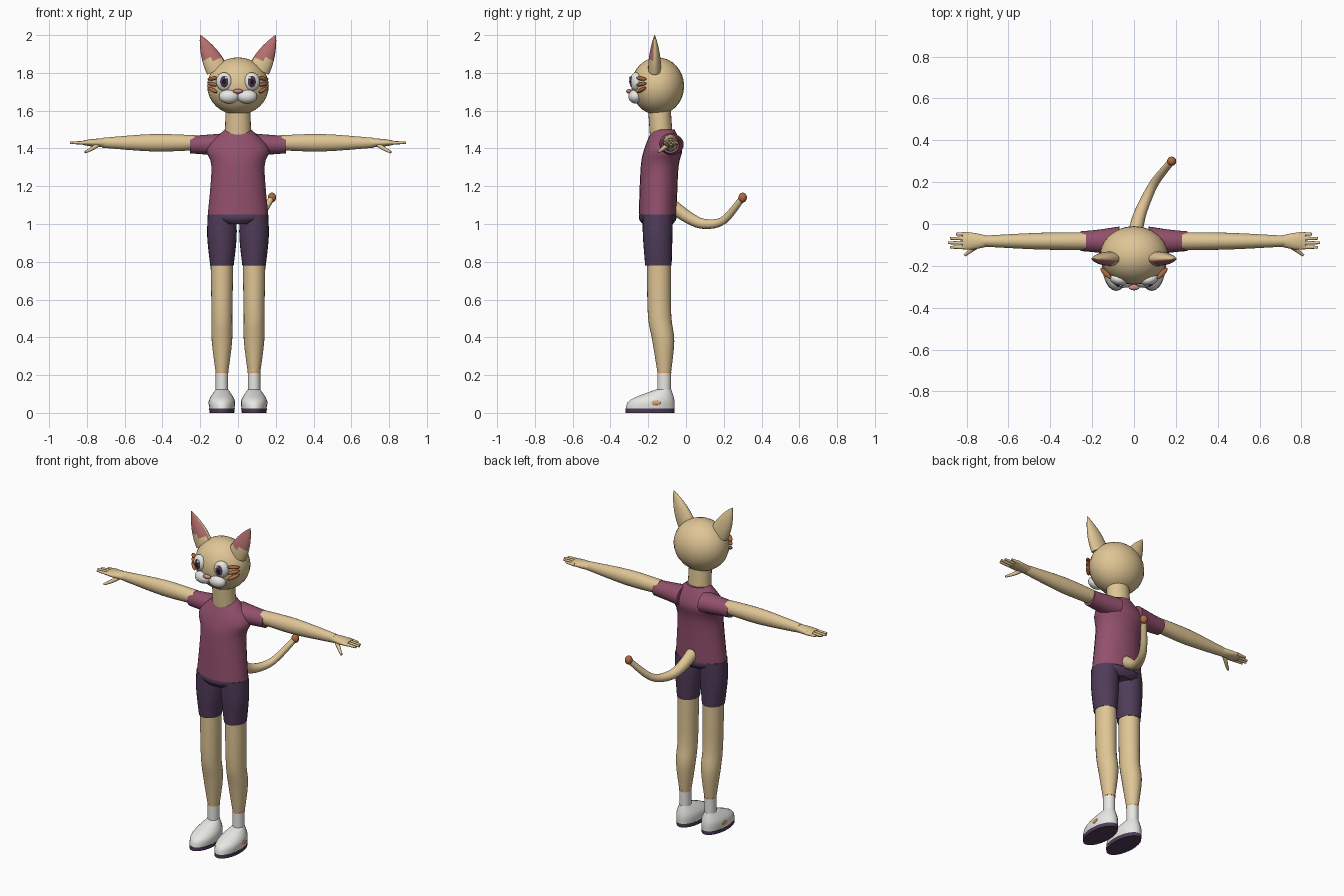
import bpy, bmesh, math
from mathutils import Vector, Matrix

if "Cube" in bpy.data.objects:
    bpy.data.objects.remove(bpy.data.objects["Cube"])


def colour(name, red, green, blue):
    material = bpy.data.materials.new(name)
    material.use_nodes = True
    shader = material.node_tree.nodes["Principled BSDF"]
    material.diffuse_color = (red, green, blue, 1)
    shader.inputs["Base Color"].default_value = (red, green, blue, 1)
    return material


fur = colour("tan fur", .74, .56, .3)
plum = colour("plum shirt", .29, .08, .15)
dark_cloth = colour("dark purple cloth", .08, .045, .1)
white = colour("white", .8, .8, .77)
ear_pink = colour("ear pink", .48, .16, .16)
rust = colour("rust brown", .43, .14, .05)
nose_pink = colour("nose pink", .65, .25, .24)
violet = colour("iris violet", .09, .04, .1)
black = colour("pupil black", .01, .01, .01)
orange = colour("trim orange", .75, .36, .14)


def finish(name, bm, materials, paired, sharp_angle=45):
    """Turn the bmesh into a smooth object, mirrored across the body if paired."""
    bmesh.ops.recalc_face_normals(bm, faces=bm.faces)
    mesh = bpy.data.meshes.new(name)
    bm.to_mesh(mesh)
    bm.free()
    for material in materials:
        mesh.materials.append(material)
    mesh.polygons.foreach_set("use_smooth", [True] * len(mesh.polygons))
    mesh.set_sharp_from_angle(angle=math.radians(sharp_angle))
    part = bpy.data.objects.new(name, mesh)
    bpy.context.collection.objects.link(part)
    if paired:
        mirror = part.modifiers.new("other side", "MIRROR")
        mirror.use_mirror_merge = False


def smooth(rows, steps=4):
    """Pass a flowing curve through a few control rows."""
    points = [Vector(row) for row in rows]
    padded = points[:1] + points + points[-1:]
    result = []
    for a, b, c, d in zip(padded, padded[1:], padded[2:], padded[3:]):
        for step in range(steps):
            t = step / steps
            cubic = (b - c) * 3 + d - a
            square = a * 2 - b * 5 + c * 4 - d
            result.append(b + ((c - a) * t + square * t ** 2 + cubic * t ** 3) / 2)
    return result + points[-1:]


def skin(name, materials, rings, paired, sides=24, rule=None):
    """Skin elliptical rings, each given as centre and two radius vectors."""
    bm = bmesh.new()
    loops = []
    for centre, u, v in rings:
        angles = [math.tau * side / sides for side in range(sides)]
        loops.append([bm.verts.new(centre + u * math.cos(angle) + v * math.sin(angle))
                      for angle in angles])
    for lower, upper in zip(loops, loops[1:]):
        for i in range(sides):
            bm.faces.new((lower[i - 1], lower[i], upper[i], upper[i - 1]))
    bm.faces.new(loops[0])
    bm.faces.new(loops[-1])
    if rule:
        bmesh.ops.recalc_face_normals(bm, faces=bm.faces)
        for face in bm.faces:
            face.material_index = rule(face)
    finish(name, bm, materials, paired)


def upright(name, material, x, rows):
    """Rows hold height, depth position, half width and half depth."""
    rings = [(Vector((x, y, z)), Vector((width, 0, 0)), Vector((0, depth, 0)))
             for z, y, width, depth in smooth(rows)]
    skin(name, [material], rings, paired=x > 0)


def sideways(name, material, z, rows):
    """Rows hold distance from the middle, half depth and half height."""
    rings = [(Vector((x, arm_y, z)), Vector((0, depth, 0)), Vector((0, 0, height)))
             for x, depth, height in smooth(rows)]
    skin(name, [material], rings, paired=True)


def tube(name, material, path, start_radius, end_radius, paired=True):
    points = smooth(path)
    last = len(points) - 1
    rings = []
    for i, point in enumerate(points):
        along = points[min(i + 1, last)] - points[max(i - 1, 0)]
        across = along.cross(Vector((0, 0, 1))).normalized()
        radius = start_radius + (end_radius - start_radius) * i / last
        rings.append((point, across * radius, along.normalized().cross(across) * radius))
    skin(name, [material], rings, paired, sides=12)


def ball(name, material, centre, radii, turn=0, tilt=0, paired=True):
    bm = bmesh.new()
    bmesh.ops.create_uvsphere(bm, u_segments=24, v_segments=16, radius=1)
    place = (Matrix.Translation(centre) @ Matrix.Rotation(turn, 4, "Z")
             @ Matrix.Rotation(tilt, 4, "Y") @ Matrix.Diagonal((*radii, 1)))
    bm.transform(place)
    finish(name, bm, [material], paired, sharp_angle=80)


# Head, neck and torso
ball("head", fur, (0, -.15, 1.73), (.163, .14, .152), paired=False)
upright("neck", fur, 0, [(1.45, -.13, .07, .06), (1.6, -.14, .066, .06)])
upright("shirt_body", plum, 0, [(1.05, -.15, .16, .1), (1.3, -.14, .14, .1),
                                (1.4, -.12, .165, .1), (1.5, -.12, .07, .06)])
upright("shorts_hips", dark_cloth, 0, [(1, -.15, .1, .08), (1.03, -.15, .15, .1),
                                       (1.07, -.15, .155, .09)])

# Tail
tail_end = Vector((.18, .3, 1.14))
tube("tail", fur, [(0, -.08, 1.1), (.02, .02, 1.03), (.05, .1, 1), (.1, .2, 1.02), tail_end],
     .037, .016, paired=False)
ball("tail_tip", rust, tail_end, (.022, .022, .026), paired=False)

# Ears, with a pink front above the base band
ear_base, ear_tip = Vector((.11, -.166, 1.815)), Vector((.2, -.166, 2))
ear_side = (ear_tip - ear_base).cross(Vector((0, 1, 0))).normalized()
ear_rings = []
for step in range(9):
    t = step / 8
    taper = 1.04 - t ** 2
    ear_rings.append((ear_base.lerp(ear_tip, t), ear_side * taper * .056,
                      Vector((0, taper * .033, 0))))
skin("ears", [fur, ear_pink], ear_rings, paired=True,
     rule=lambda face: face.normal.y < -.4 and face.calc_center_median().z > 1.87)

# Face
eye = Vector((.074, -.266, 1.754))
ball("eyes", white, eye, (.043, .028, .049), turn=.3)
ball("irises", violet, eye + Vector((0, -.018, 0)), (.025, .014, .032), turn=.3)
ball("pupils", black, eye + Vector((0, -.026, 0)), (.013, .008, .018), turn=.3)
ball("eye_glints", white, eye + Vector((-.01, -.03, .02)), (.007, .005, .008))
ball("muzzle", white, (.048, -.268, 1.675), (.053, .037, .037))
ball("nose", nose_pink, (0, -.303, 1.703), (.026, .014, .012), paired=False)
for i in range(3):
    ball(f"whiskers_{i}", rust, (.135, -.236, 1.77 - .03 * i), (.036, .012, .01),
         turn=.8, tilt=.1 - .25 * i)

# Sleeves, arms and hands
arm_y, arm_z = -.082, 1.43
sideways("sleeves", plum, 1.42, [(.07, .07, .06), (.17, .055, .052), (.255, .047, .046)])
sideways("arms", fur, arm_z, [(.23, .042, .04), (.45, .04, .046), (.72, .026, .026)])
sideways("palms", fur, arm_z, [(.7, .026, .024), (.77, .04, .02), (.82, .04, .012)])
for i in range(4):
    y = -.048 - .021 * i
    reach = .89 - .01 * (i - 2) ** 2
    tube(f"fingers_{i}", fur, [(.79, y, arm_z), (reach, y, arm_z)], .011, .006)
tube("thumbs", fur, [(.73, -.09, 1.43), (.77, -.12, 1.4), (.81, -.15, 1.38)], .015, .006)

# Legs, shorts and socks
leg_x, ankle_y = .085, -.115
upright("shorts_legs", dark_cloth, leg_x, [(.78, -.146, .062, .07), (.93, -.15, .078, .078),
                                           (1.05, -.15, .075, .08)])
upright("legs", fur, leg_x, [(.2, ankle_y, .031, .034), (.38, -.12, .054, .058),
                             (.52, -.14, .055, .062), (.8, -.143, .06, .064)])
upright("socks", white, leg_x, [(.09, ankle_y, .033, .036), (.21, ankle_y, .033, .036)])
upright("sock_trims", orange, leg_x, [(.21, ankle_y, .034, .037), (.217, ankle_y, .034, .037)])

# Shoes
upright("shoe_soles", dark_cloth, leg_x, [(0, -.19, .065, .13), (.022, -.19, .068, .13)])
upright("shoes", white, leg_x, [(.02, -.19, .066, .13), (.07, -.178, .067, .116),
                                (.124, -.118, .033, .04)])
ball("shoe_patches", orange, (.152, -.165, .054), (.004, .034, .012), turn=-.1)
